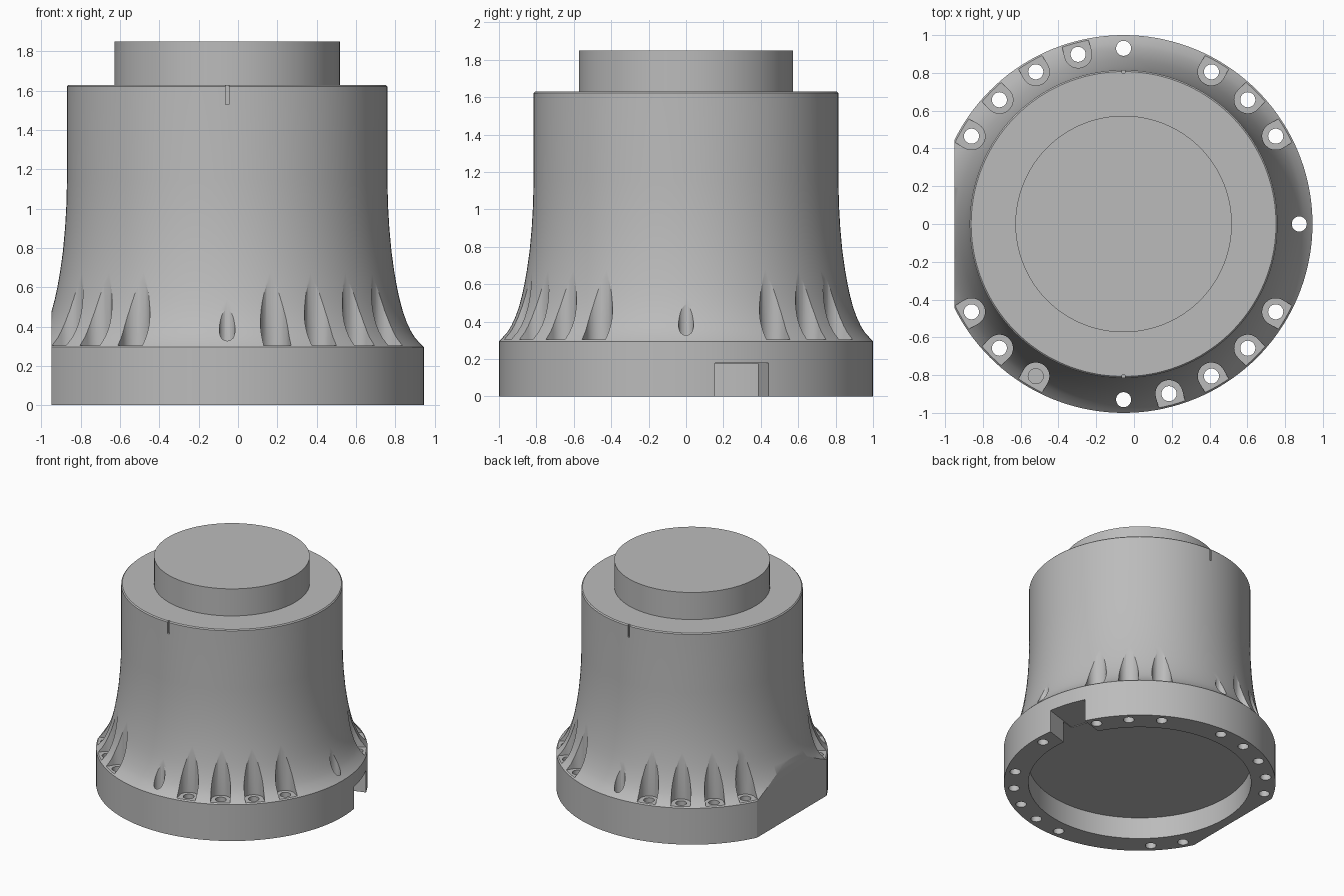
import bpy, bmesh, math
from mathutils import Matrix, Vector

if "Cube" in bpy.data.objects:
    bpy.data.objects.remove(bpy.data.objects["Cube"], do_unlink=True)

CX = -0.055          # the turned axis sits off centre because of the flat side
BOLT_R = 0.93
POCKET_ANGLES = (30, 45, 60, 105, 120, 135, 150, 210, 225, 240, 285, 300, 315, 330)
PLAIN_ANGLES = (0, 90, 270)

grey = bpy.data.materials.new("plain_grey")
grey.use_nodes = True
grey.diffuse_color = (0.5, 0.5, 0.5, 1)
grey.node_tree.nodes["Principled BSDF"].inputs["Base Color"].default_value = (0.5, 0.5, 0.5, 1)


def make_object(name, bm):
    bmesh.ops.recalc_face_normals(bm, faces=bm.faces[:])
    mesh = bpy.data.meshes.new(name)
    bm.to_mesh(mesh)
    bm.free()
    obj = bpy.data.objects.new(name, mesh)
    obj.location.x = CX
    bpy.context.collection.objects.link(obj)
    mesh.materials.append(grey)
    return obj


def prism(bm, outline, z0, z1, angle=0):
    """Extrude a flat outline upwards, then turn it about the axis."""
    turn = Matrix.Rotation(math.radians(angle), 3, 'Z')
    face = bm.faces.new([bm.verts.new(turn @ Vector((x, y, z0))) for x, y in outline])
    top = bmesh.ops.extrude_face_region(bm, geom=[face])["geom"]
    verts = [v for v in top if isinstance(v, bmesh.types.BMVert)]
    bmesh.ops.translate(bm, verts=verts, vec=(0, 0, z1 - z0))


def arc(radius, start, end, steps):
    step = math.radians(end - start) / steps
    return [(BOLT_R + radius * math.cos(math.radians(start) + i * step),
             radius * math.sin(math.radians(start) + i * step)) for i in range(steps + 1)]


def box(x0, x1, y0, y1):
    return [(x0, y0), (x1, y0), (x1, y1), (x0, y1)]


# Turned housing: recessed underside, flange, flared body, top boss
profile = [(0, 0.175), (0.82, 0.175), (0.82, 0), (1, 0), (1, 0.295), (0.985, 0.31),
           (0.955, 0.345), (0.935, 0.378), (0.915, 0.42), (0.893, 0.48), (0.877, 0.54),
           (0.864, 0.6), (0.85, 0.68), (0.836, 0.78), (0.825, 0.9), (0.818, 1.02),
           (0.815, 1.15), (0.815, 1.622), (0.807, 1.63), (0.573, 1.63), (0.573, 1.85), (0, 1.85)]
bm = bmesh.new()
verts = [bm.verts.new((r, 0, z)) for r, z in profile]
edges = [bm.edges.new(pair) for pair in zip(verts, verts[1:])]
bmesh.ops.spin(bm, geom=verts + edges, cent=(0, 0, 0), axis=(0, 0, 1),
               angle=math.tau, steps=144)
bmesh.ops.remove_doubles(bm, verts=bm.verts[:], dist=0.0001)
housing = make_object("housing", bm)

# Bolt head pockets, open towards the rim
bm = bmesh.new()
for a in POCKET_ANGLES:
    prism(bm, arc(0.072, 90, 270, 20) + [(1.2, -0.072), (1.2, 0.072)], 0.304, 0.95, a)
pockets = make_object("pocket_cutter", bm)

# Bolt holes through the flange
bm = bmesh.new()
for a in POCKET_ANGLES + PLAIN_ANGLES:
    prism(bm, arc(0.04, 0, 345, 23), -0.1, 0.9, a)
holes = make_object("hole_cutter", bm)

# Flat side, cable notch and index slots
bm = bmesh.new()
prism(bm, box(-1.5, -0.895, -1.5, 1.5), -0.5, 2.2)
prism(bm, box(0.7, 1.3, -0.15, 0.15), -0.2, 0.18, 17.5)
for a in (90, 270):
    prism(bm, box(0.8, 0.9, -0.008, 0.008), 1.53, 1.7, a)
flats = make_object("flat_and_notch_cutter", bm)

# Apply the cuts
cutters = (pockets, holes, flats)
for cutter in cutters:
    cutter.hide_render = True
    mod = housing.modifiers.new(cutter.name, 'BOOLEAN')
    mod.operation = 'DIFFERENCE'
    mod.solver = 'EXACT'
    mod.object = cutter
bpy.context.view_layer.update()
graph = bpy.context.evaluated_depsgraph_get()
cut_mesh = bpy.data.meshes.new_from_object(housing.evaluated_get(graph))
housing.modifiers.clear()
housing.data = cut_mesh
for cutter in cutters:
    bpy.data.objects.remove(cutter, do_unlink=True)

bpy.ops.object.select_all(action='DESELECT')
housing.select_set(True)
bpy.context.view_layer.objects.active = housing
bpy.ops.object.shade_smooth_by_angle(angle=math.radians(25))
